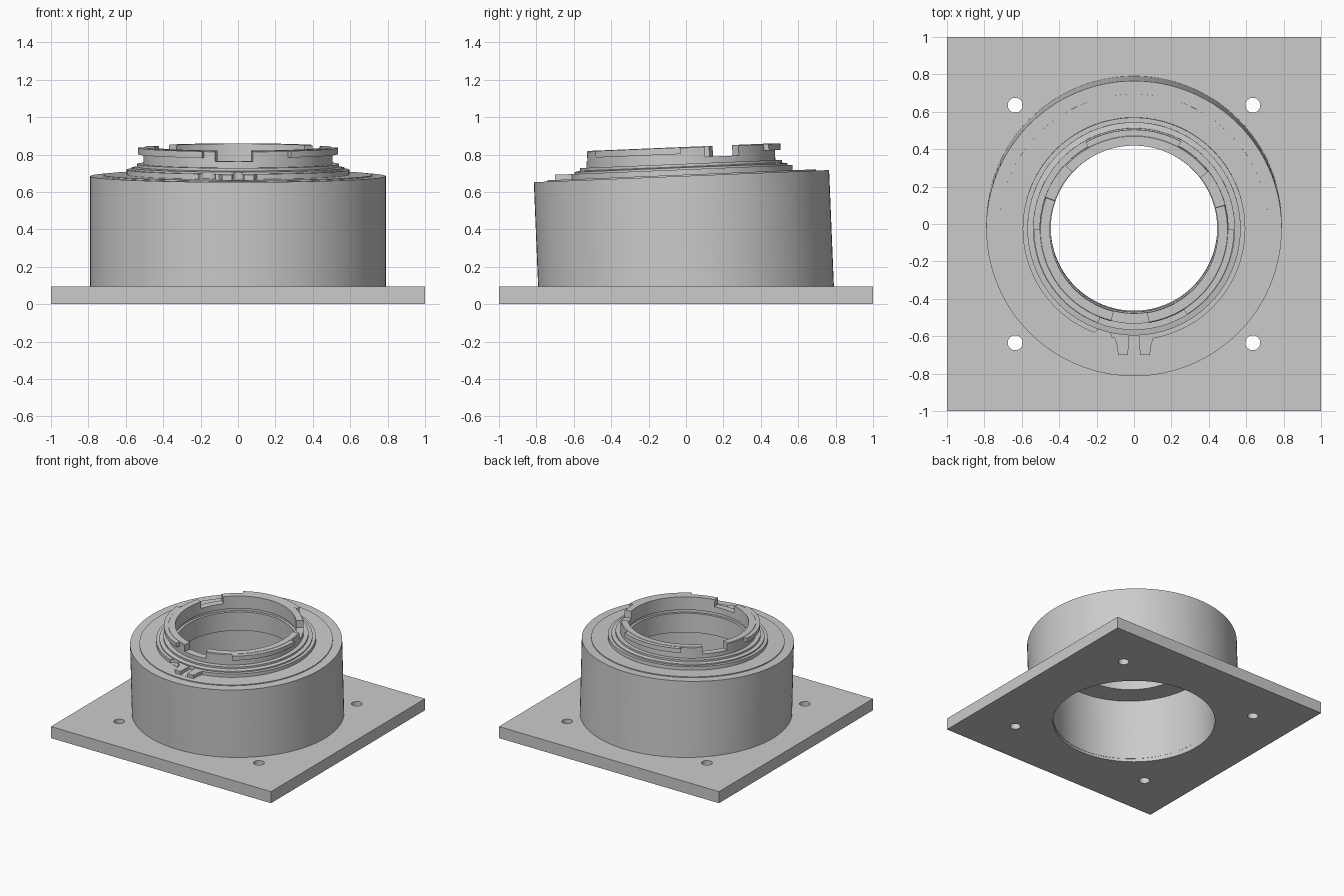
import bpy, bmesh, math
from mathutils import Matrix

cube = bpy.data.objects.get("Cube")
if cube:
    bpy.data.objects.remove(cube)

grey = bpy.data.materials.new("plain_grey")
grey.use_nodes = True
colour = (0.6, 0.6, 0.6, 1)
grey.diffuse_color = colour
grey.node_tree.nodes["Principled BSDF"].inputs["Base Color"].default_value = colour

SEGS = 144
PLATE = 0.095
TILT = Matrix.Translation((0, 0, PLATE)) @ Matrix.Rotation(0.041, 4, "X")


def make(name, bm):
    bmesh.ops.recalc_face_normals(bm, faces=bm.faces)
    mesh = bpy.data.meshes.new(name)
    bm.to_mesh(mesh)
    bm.free()
    mesh.materials.append(grey)
    ob = bpy.data.objects.new(name, mesh)
    bpy.context.collection.objects.link(ob)
    return ob


def lathe(name, profile):
    """Closed (radius, height) outline turned about z."""
    bm = bmesh.new()
    rings = []
    for i in range(SEGS):
        a = math.tau * i / SEGS
        rings.append([bm.verts.new((r * math.cos(a), r * math.sin(a), h)) for r, h in profile])
    n = len(profile)
    for i in range(SEGS):
        p, q = rings[i], rings[(i + 1) % SEGS]
        for j in range(n):
            k = (j + 1) % n
            bm.faces.new((p[j], q[j], q[k], p[k]))
    return make(name, bm)


def prism(name, outline, z0, z1):
    bm = bmesh.new()
    face = bm.faces.new([bm.verts.new((x, y, z0)) for x, y in outline])
    new = bmesh.ops.extrude_face_region(bm, geom=[face])["geom"]
    verts = [v for v in new if isinstance(v, bmesh.types.BMVert)]
    bmesh.ops.translate(bm, verts=verts, vec=(0, 0, z1 - z0))
    return make(name, bm)


def arc_points(r, a0, a1, n, cx=0, cy=0):
    angles = [math.radians(a0 + (a1 - a0) * i / n) for i in range(n + 1)]
    return [(cx + r * math.cos(a), cy + r * math.sin(a)) for a in angles]


def sector(name, r0, r1, a0, a1, z0, z1):
    n = max(8, round((a1 - a0) / 2.5))
    return prism(name, arc_points(r0, a0, a1, n) + arc_points(r1, a1, a0, n), z0, z1)


def disc(name, r, x, y, z0, z1, n=32):
    return prism(name, arc_points(r, 0, 360 - 360 / n, n - 1, x, y), z0, z1)


def cut(ob, cutter):
    mod = ob.modifiers.new("cut", "BOOLEAN")
    mod.operation = "DIFFERENCE"
    mod.solver = "EXACT"
    mod.object = cutter
    bpy.context.view_layer.objects.active = ob
    bpy.ops.object.modifier_apply(modifier=mod.name)


def drop(cutter):
    bpy.data.objects.remove(cutter)


# Square base plate with its bore and four screw holes
plate = prism("base_plate", [(-1, -1), (1, -1), (1, 1), (-1, 1)], 0, PLATE)
holes = [disc("hole", 0.61, 0, 0, -0.1, 0.2, SEGS)]
holes += [disc("hole", 0.04, x, y, -0.1, 0.2) for x in (-0.635, 0.635) for y in (-0.635, 0.635)]
for hole in holes:
    cut(plate, hole)
    drop(hole)

# Leaning drum with an internal ledge
drum = lathe("drum_housing", [
    (0.61, -0.05), (0.79, -0.05), (0.79, 0.59), (0.72, 0.59), (0.72, 0.597),
    (0.445, 0.597), (0.445, 0.46), (0.61, 0.46)])

# Stepped mounting ring with an inner groove
ring = lathe("mount_ring", [
    (0.445, 0.597), (0.595, 0.597), (0.595, 0.625), (0.57, 0.625), (0.57, 0.635),
    (0.54, 0.64), (0.54, 0.655), (0.505, 0.655), (0.505, 0.74), (0.5, 0.745),
    (0.45, 0.745), (0.45, 0.64), (0.465, 0.64), (0.465, 0.615), (0.445, 0.615)])
for start in (15, 137, 256):
    notch = sector("notch", 0.4, 0.6, start, start + 23, 0.688, 0.8)
    cut(ring, notch)
    drop(notch)

# Forked locating key, slotted through into the ring
key = prism("locating_key", [(-0.11, -0.56), (-0.09, -0.63), (-0.085, -0.675),
                             (0.085, -0.675), (0.09, -0.63), (0.11, -0.56)], 0.597, 0.625)
slot = prism("slot", arc_points(0.027, 0, 180, 12, 0, -0.585)
             + [(-0.035, -0.72), (0.035, -0.72)], 0.598, 0.634)
scallop = disc("scallop", 0.05, -0.17, -0.585, 0.598, 0.634)
for cutter in (slot, scallop):
    cut(ring, cutter)
    cut(key, cutter)
    drop(cutter)

# Bayonet lugs round the rim
lugs = [sector("bayonet_lug_%d" % (i + 1), 0.495, 0.535, a0, a1, 0.708, 0.743)
        for i, (a0, a1) in enumerate([(-58, 0), (62, 119), (180, 249)])]

# Lean the upper parts together, then shade
for ob in [drum, ring, key] + lugs:
    ob.matrix_world = TILT
bpy.ops.object.select_all(action="DESELECT")
for ob in [plate, drum, ring, key] + lugs:
    ob.select_set(True)
bpy.context.view_layer.objects.active = drum
bpy.ops.object.shade_smooth_by_angle(angle=math.radians(30))
